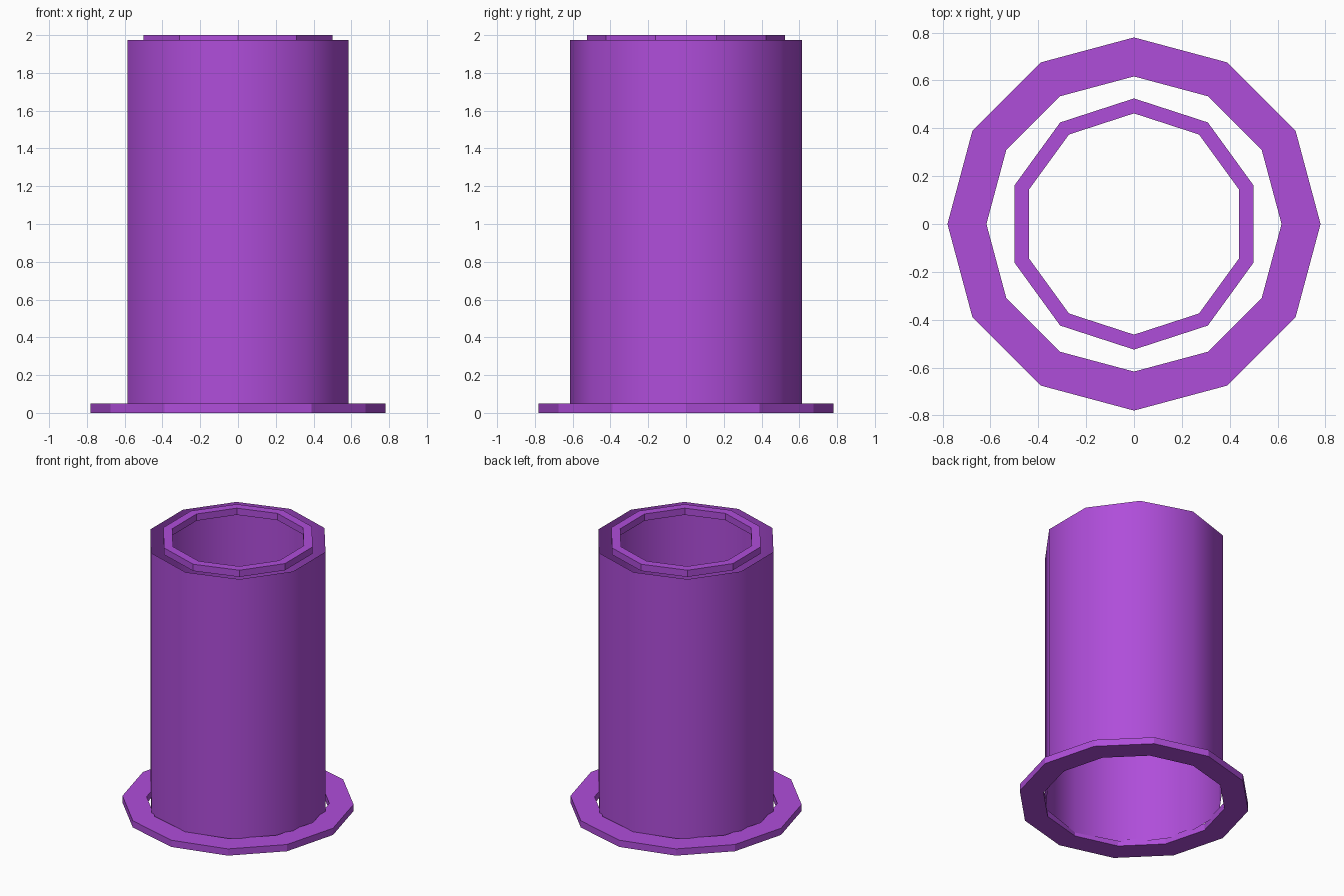
import bpy, bmesh, math

if "Cube" in bpy.data.objects:
    bpy.data.objects.remove(bpy.data.objects["Cube"])

purple = bpy.data.materials.new("purple")
purple.diffuse_color = (0.43, 0.075, 0.70, 1.0)
purple.use_nodes = True
purple.node_tree.nodes["Principled BSDF"].inputs["Base Color"].default_value = purple.diffuse_color


def circle(bm, radius, z, sides):
    # polygon with one corner on the +y axis
    return [bm.verts.new((radius * math.sin(2 * math.pi * i / sides),
                          radius * math.cos(2 * math.pi * i / sides), z))
            for i in range(sides)]


def lathe(name, profile, sides, closed, smooth):
    # spin a (radius, z) profile into low-poly walls
    bm = bmesh.new()
    loops = [circle(bm, r, z, sides) for r, z in profile]
    count = len(loops) if closed else len(loops) - 1
    for k in range(count):
        a, b = loops[k], loops[(k + 1) % len(loops)]
        for i in range(sides):
            j = (i + 1) % sides
            bm.faces.new((a[j], a[i], b[i], b[j])).smooth = smooth
    if closed:
        bmesh.ops.recalc_face_normals(bm, faces=bm.faces)
    mesh = bpy.data.meshes.new(name)
    bm.to_mesh(mesh)
    bm.free()
    mesh.materials.append(purple)
    obj = bpy.data.objects.new(name, mesh)
    bpy.context.collection.objects.link(obj)
    return obj


def ring(name, inner, outer, z0, z1, sides):
    return lathe(name, [(inner, z0), (outer, z0), (outer, z1), (inner, z1)],
                 sides, True, False)


# open thin-walled tube, smooth shaded
lathe("tube_wall", [(0.615, 0.025), (0.615, 1.975)], 10, False, True)

# flat rings at both ends
ring("base_flange", 0.617, 0.78, 0.0, 0.05, 12)
ring("top_ring", 0.4625, 0.525, 1.95, 2.0, 10)
